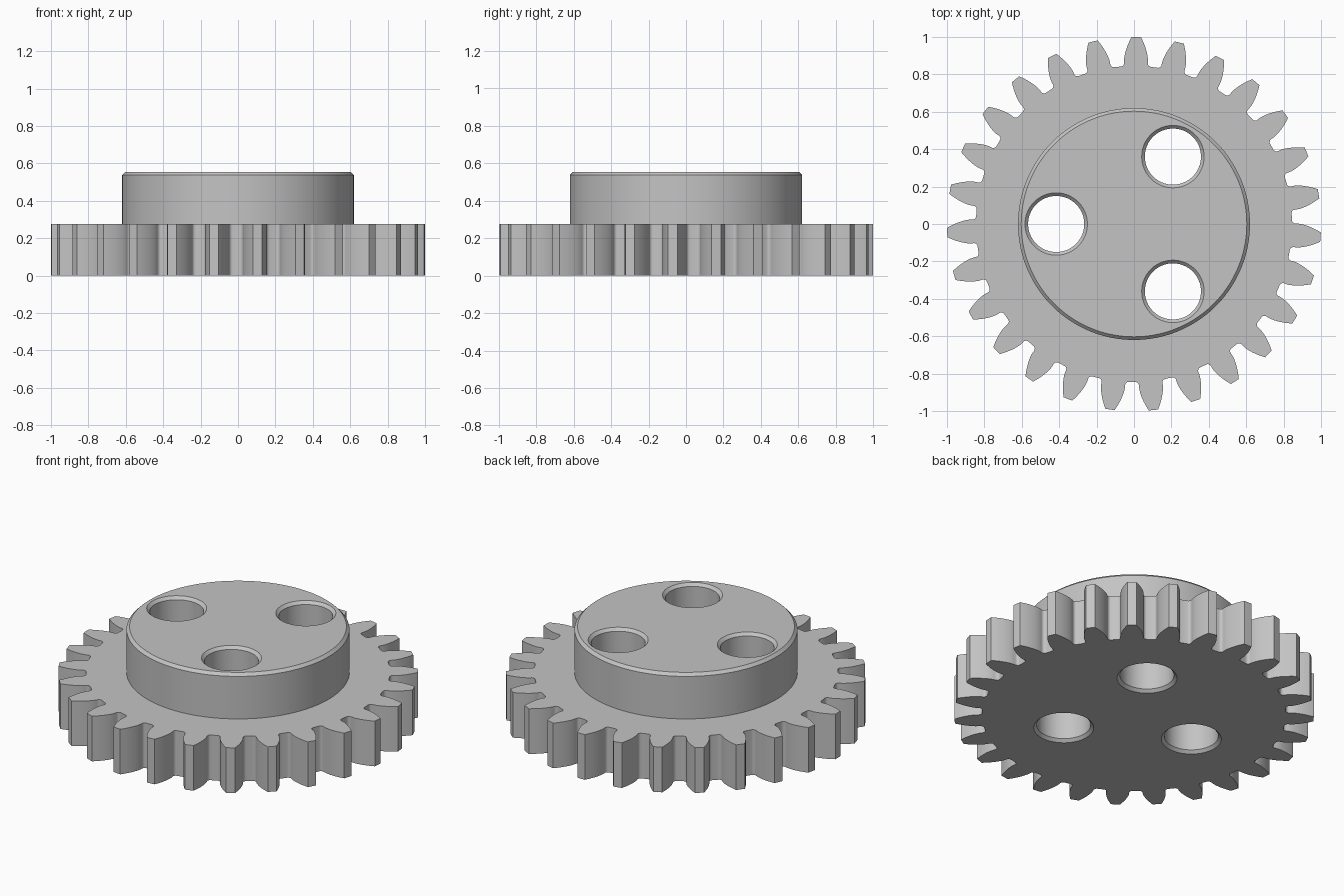
import bpy, bmesh, math
from mathutils import Vector

TEETH = 27
TIP = 1.0
MODULE = 2 * TIP / (TEETH + 2)
PITCH = MODULE * TEETH / 2
BASE = PITCH * math.cos(math.radians(20))
ROOT = PITCH - 1.25 * MODULE
FILLET = 0.019
PHASE = math.radians(89.3)
RIM_H, TOTAL_H = 0.277, 0.555
HUB_R, HOLE_R, HOLE_DIST, CHAMFER = 0.62, 0.15, 0.416, 0.017

cube = bpy.data.objects.get("Cube")
if cube:
    bpy.data.objects.remove(cube, do_unlink=True)

steel = bpy.data.materials.new("steel grey")
steel.use_nodes = True
steel.diffuse_color = (0.55, 0.55, 0.55, 1)
steel.node_tree.nodes["Principled BSDF"].inputs["Base Color"].default_value = (0.55, 0.55, 0.55, 1)


def finish(name, bm):
    bmesh.ops.recalc_face_normals(bm, faces=bm.faces)
    mesh = bpy.data.meshes.new(name)
    bm.to_mesh(mesh)
    bm.free()
    mesh.materials.append(steel)
    obj = bpy.data.objects.new(name, mesh)
    bpy.context.collection.objects.link(obj)
    return obj


def prism(name, outline, height):
    bm = bmesh.new()
    face = bm.faces.new([bm.verts.new((x, y, 0)) for x, y in outline])
    top = bmesh.ops.extrude_face_region(bm, geom=[face])["geom"]
    verts = [v for v in top if isinstance(v, bmesh.types.BMVert)]
    bmesh.ops.translate(bm, verts=verts, vec=(0, 0, height))
    return finish(name, bm)


def turned(name, profile, x=0, y=0, segments=96):
    """Closed solid of revolution from (radius, z) points."""
    bm = bmesh.new()
    rings = []
    for r, z in profile:
        rings.append([bm.verts.new((x + r * math.cos(a), y + r * math.sin(a), z))
                      for a in (math.tau * i / segments for i in range(segments))])
    for low, high in zip(rings, rings[1:]):
        for i in range(segments):
            j = (i + 1) % segments
            bm.faces.new((low[i], low[j], high[j], high[i]))
    bm.faces.new(rings[0][::-1])
    bm.faces.new(rings[-1])
    return finish(name, bm)


def involute(r):
    a = math.acos(min(1, BASE / r))
    return math.tan(a) - a


def half_tooth():
    """(angle, radius) points from the root fillet up to the tip."""
    base_half = math.pi / (2 * TEETH) + involute(PITCH)
    centre_r = ROOT + FILLET
    points = []
    for i in range(6):
        t = math.pi / 2 * i / 5
        side = FILLET * (1 - math.sin(t))
        points.append((base_half + side / centre_r, centre_r - FILLET * math.cos(t)))
    for i in range(9):
        r = BASE + (TIP - BASE) * i / 8
        points.append((base_half - involute(r), r))
    return points


# Toothed rim
half = half_tooth()
tooth = [(-a, r) for a, r in half] + [(0, TIP)] + [(a, r) for a, r in reversed(half)]
outline = []
for k in range(TEETH):
    middle = PHASE + math.tau * k / TEETH
    outline += [(r * math.cos(middle + a), r * math.sin(middle + a)) for a, r in tooth]
gear = prism("gear_body", outline, RIM_H)

# Raised hub with a chamfered top edge
hub = turned("hub", [(HUB_R, RIM_H / 2), (HUB_R, TOTAL_H - CHAMFER),
                     (HUB_R - CHAMFER, TOTAL_H)], segments=128)

# Through holes, chamfered at both ends
flare = HOLE_R + 2 * CHAMFER
cutters = []
for k in range(3):
    a = math.pi + math.tau * k / 3
    cutters.append(turned("hole_cutter", [
        (flare, -CHAMFER), (HOLE_R, CHAMFER),
        (HOLE_R, TOTAL_H - CHAMFER), (flare, TOTAL_H + CHAMFER)],
        HOLE_DIST * math.cos(a), HOLE_DIST * math.sin(a), 64))

# Join the hub, cut the holes, then drop the helpers
bpy.ops.object.select_all(action='DESELECT')
gear.select_set(True)
bpy.context.view_layer.objects.active = gear
for tool, operation in [(hub, 'UNION')] + [(c, 'DIFFERENCE') for c in cutters]:
    tool.hide_render = True
    mod = gear.modifiers.new("shape", 'BOOLEAN')
    mod.operation, mod.object, mod.solver = operation, tool, 'EXACT'
    bpy.ops.object.modifier_apply(modifier=mod.name)
    bpy.data.objects.remove(tool, do_unlink=True)
bpy.ops.object.shade_smooth_by_angle(angle=math.radians(30))
